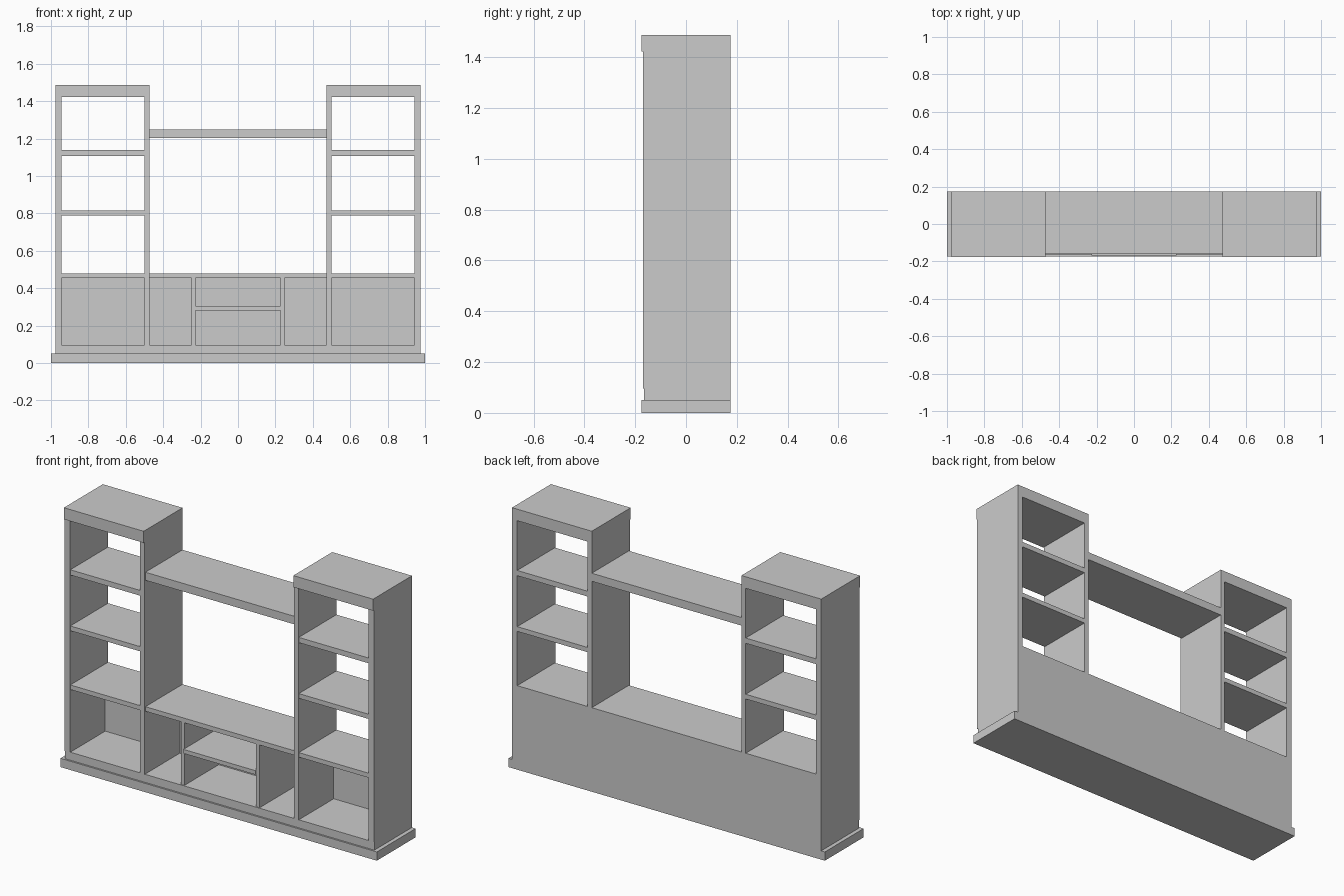
import bpy
import bmesh

if "Cube" in bpy.data.objects:
    bpy.data.objects.remove(bpy.data.objects["Cube"])

BACK = 0.175      # rear plane shared by every part
INNER = 0.15      # front face of the rear panels


def box(name, x, y, z):
    """Box from (min, max) ranges on each axis."""
    bm = bmesh.new()
    bmesh.ops.create_cube(bm, size=1)
    for v in bm.verts:
        v.co = [r[0] if c < 0 else r[1] for c, r in zip(v.co, (x, y, z))]
    me = bpy.data.meshes.new(name)
    bm.to_mesh(me)
    bm.free()
    ob = bpy.data.objects.new(name, me)
    bpy.context.collection.objects.link(ob)
    return ob


def pair(name, x, y, z):
    """The same box on the left and right sides."""
    box(name + "_right", x, y, z)
    box(name + "_left", (-x[1], -x[0]), y, z)


# Plinth and cabinet floor
box("plinth", (-1, 1), (-0.175, BACK), (0, 0.05))
box("cabinet_floor", (-0.977, 0.977), (-0.165, BACK), (0.05, 0.096))

# Tower uprights and crowns
pair("outer_upright", (0.944, 0.977), (-0.17, BACK), (0.096, 1.422))
pair("inner_upright", (0.473, 0.5), (-0.17, BACK), (0.096, 1.422))
pair("tower_crown", (0.473, 0.977), (-0.176, BACK), (1.422, 1.488))

# Tower shelves
for i, z in enumerate([(0.454, 0.48), (0.79, 0.817), (1.108, 1.138)]):
    pair(f"tower_shelf_{i + 1}", (0.5, 0.944), (-0.165, BACK), z)

# Centre deck and bridge shelf
box("centre_deck", (-0.473, 0.473), (-0.16, BACK), (0.454, 0.48))
box("bridge_shelf", (-0.473, 0.473), (-0.16, BACK), (1.202, 1.248))

# Lower compartments
pair("divider", (0.227, 0.249), (-0.16, INNER), (0.096, 0.454))
box("middle_shelf", (-0.227, 0.227), (-0.168, INNER), (0.282, 0.305))

# Rear panels of the lower cabinet
pair("tower_back_panel", (0.5, 0.944), (INNER, BACK), (0.096, 0.454))
box("centre_back_panel", (-0.473, 0.473), (INNER, BACK), (0.096, 0.454))
